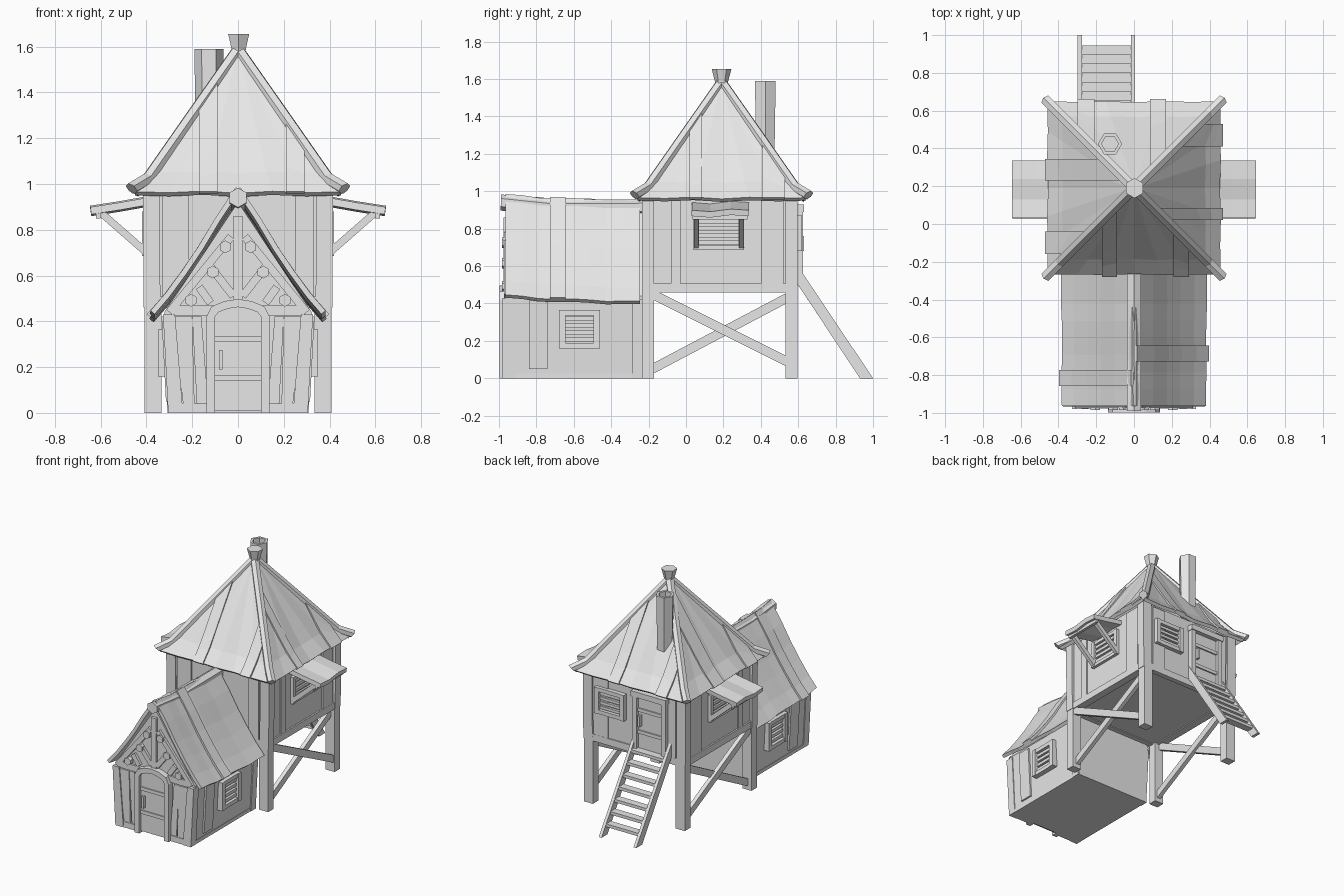
import bpy, bmesh, math, random
from mathutils import Matrix, Vector

random.seed(4)
cube = bpy.data.objects.get("Cube")
if cube:
    bpy.data.objects.remove(cube)

grey = bpy.data.materials.new("plain_grey")
grey.use_nodes = True
grey.diffuse_color = (0.8, 0.8, 0.8, 1)
grey.node_tree.nodes["Principled BSDF"].inputs["Base Color"].default_value = (0.8, 0.8, 0.8, 1)

FRONT, RIGHT_X, BACK, LEFT_X = 0, 90, 180, -90


def finish(name, bm, thick=0):
    bmesh.ops.recalc_face_normals(bm, faces=bm.faces)
    mesh = bpy.data.meshes.new(name)
    bm.to_mesh(mesh)
    bm.free()
    mesh.materials.append(grey)
    ob = bpy.data.objects.new(name, mesh)
    bpy.context.collection.objects.link(ob)
    if thick:
        mod = ob.modifiers.new("thickness", "SOLIDIFY")
        mod.thickness = thick
        mod.offset = 0
    return ob


def loft(name, rings, closed=True, thick=0):
    """Skin a list of point rings; closed rings also get end caps."""
    bm = bmesh.new()
    vs = [[bm.verts.new(p) for p in ring] for ring in rings]
    n = len(vs[0])
    for a, b in zip(vs, vs[1:]):
        for i in range(n if closed else n - 1):
            j = (i + 1) % n
            bm.faces.new((a[i], a[j], b[j], b[i]))
    if closed:
        bm.faces.new(vs[0])
        bm.faces.new(vs[-1])
    return finish(name, bm, thick)


def board(name, side, profile, d0, d1, lean=0):
    """Extrude a (u, z) outline outward on one side; lean pushes the top out."""
    rot = Matrix.Rotation(math.radians(side), 3, "Z")
    top = max(z for u, z in profile)
    return loft(name, [[rot @ Vector((u, -d - lean * z / top, z)) for u, z in profile]
                       for d in (d0, d1)])


def box(name, side, u0, u1, d0, d1, z0, z1, lean=0):
    return board(name, side, [(u0, z0), (u1, z0), (u1, z1), (u0, z1)], d0, d1, lean)


def beam(name, a, b, w, h, up=(0, 0, 1)):
    a, b = Vector(a), Vector(b)
    s = (b - a).cross(Vector(up)).normalized()
    t = s.cross(b - a).normalized()
    return loft(name, [[p + s * w / 2 * i + t * h / 2 * j
                        for i, j in ((-1, -1), (1, -1), (1, 1), (-1, 1))] for p in (a, b)])


def pole(name, path, r):
    pts = [Vector(p) for p in path]
    d = (pts[-1] - pts[0]).normalized()
    s = d.cross(Vector((0, 0, 1))).normalized()
    t = s.cross(d)
    turns = [math.radians(30 + 60 * k) for k in range(6)]
    return loft(name, [[p + (s * math.cos(a) + t * math.sin(a)) * r for a in turns] for p in pts])


def lathe(name, x, y, profile, turn=0):
    return loft(name, [[(x + r * math.cos(turn + k * math.pi / 3),
                         y + r * math.sin(turn + k * math.pi / 3), z) for k in range(6)]
                       for r, z in profile])


def window(name, side, u0, u1, d, z0, z1, slats, out=0.035, rim=0.035):
    for k, (a, b) in enumerate(((u0, u0 + rim), (u1 - rim, u1))):
        box(f"{name}_jamb_{k}", side, a, b, d - 0.02, d + out, z0, z1)
    for k, (a, b) in enumerate(((z0, z0 + rim * 0.8), (z1 - rim * 0.8, z1))):
        box(f"{name}_rail_{k}", side, u0, u1, d - 0.02, d + out - 0.004, a, b)
    step = (z1 - z0 - rim * 1.6) / slats
    for k in range(slats):
        z = z0 + rim * 0.8 + step * (k + 0.5)
        box(f"{name}_slat_{k}", side, u0 + rim, u1 - rim, d - 0.01, d + out * 0.5,
            z - step * 0.3, z + step * 0.3)


# ---------- Lower house ----------
half = [(0.3, 0), (0.322, 0.44), (0.23, 0.575), (0, 0.92)]
board("lower_walls", FRONT, half + [(-u, z) for u, z in half[-2::-1]], 0.23, 0.955)

ROOF = [(0, 0.95), (0.09, 0.815), (0.165, 0.69), (0.234, 0.588), (0.31, 0.485), (0.375, 0.41)]


def sag(y):
    return 0.025 * max(0, (-0.72 - y) / 0.25)


for s, tag, py in ((1, "left", -0.685), (-1, "right", -0.815)):
    rows = []
    for k in range(9):
        y = -0.965 + k * 0.09
        jig = random.uniform(-0.008, 0.008)
        rows.append([(s * (x + jig * x), y, z + sag(y) - jig) for x, z in ROOF])
    loft(f"lower_roof_{tag}", rows, False, 0.024)
    loft(f"lower_roof_plank_{tag}",
         [[(s * (x * 1.02 + 0.008), y, z + 0.015) for x, z in ROOF]
          for y in (py - 0.042, py + 0.042)], False, 0.02)
pole("lower_ridge_pole", [(0, -0.99, 0.94), (0, -0.72, 0.912), (0, -0.15, 0.915)], 0.043)

for s, tag in ((1, "left"), (-1, "right")):
    # Front timbers
    board(f"front_corner_post_{tag}", FRONT,
          [(s * 0.3, 0), (s * 0.24, 0), (s * 0.275, 0.43), (s * 0.327, 0.43)], 0.92, 0.98)
    board(f"front_plank_{tag}", FRONT,
          [(s * 0.24, 0.04), (s * 0.19, 0.04), (s * 0.2, 0.42), (s * 0.285, 0.42)], 0.95, 0.972)
    board(f"front_inner_plank_{tag}", FRONT,
          [(s * 0.18, 0.04), (s * 0.13, 0.04), (s * 0.16, 0.42), (s * 0.2, 0.42)], 0.95, 0.968)
    box(f"front_sill_{tag}", FRONT, s * 0.12, s * 0.295, 0.95, 0.976, 0, 0.042)
    # Gable braces and pegs
    for k, (a, b) in enumerate((((0.02, 0.51), (0.13, 0.65)), ((0.12, 0.48), (0.17, 0.55)),
                                ((0.03, 0.77), (0.3, 0.44)))):
        beam(f"gable_brace_{tag}_{k}", (s * a[0], -0.962, a[1]), (s * b[0], -0.962, b[1]),
             0.024, 0.035, (0, 0, 1))
    for k, (x, z) in enumerate(((0.055, 0.725), (0.11, 0.615), (0.205, 0.492))):
        pole(f"gable_peg_{tag}_{k}", [(s * x, -0.95, z), (s * x, -0.985, z)], 0.028)
    # Door frame sides
    box(f"front_door_jamb_{tag}", FRONT, s * 0.1, s * 0.138, 0.94, 0.998, 0, 0.42)
box("gable_post", FRONT, -0.02, 0.02, 0.95, 0.975, 0.47, 0.86)
box("gable_beam", FRONT, -0.29, 0.29, 0.95, 0.97, 0.425, 0.47)

# Arched front door
outer = [(0.138, 0.42), (0.115, 0.465), (0.06, 0.488), (0, 0.497)]
inner = [(0.1, 0.42), (0.085, 0.44), (0.045, 0.455), (0, 0.462)]
outer += [(-u, z) for u, z in outer[-2::-1]]
inner += [(-u, z) for u, z in inner[-2::-1]]
board("front_door_arch", FRONT, outer + inner[::-1], 0.94, 0.998)
board("front_door", FRONT, [(0.1, 0.01)] + inner + [(-0.1, 0.01)], 0.94, 0.974)
for k, z in enumerate((0.14, 0.31)):
    box(f"front_door_batten_{k}", FRONT, -0.1, 0.1, 0.96, 0.982, z, z + 0.025)
box("front_door_handle", FRONT, -0.083, -0.067, 0.97, 0.995, 0.19, 0.275)

# Side timbers and louvred windows, mirrored
for side, m in ((RIGHT_X, 1), (LEFT_X, -1)):
    t = "left" if m > 0 else "right"

    def pair(a, b):
        return sorted((a * m, b * m))
    box(f"lower_side_post_{t}", side, *pair(-0.98, -0.92), 0.27, 0.305, 0, 0.42, 0.022)
    box(f"lower_back_post_{t}", side, *pair(-0.29, -0.235), 0.27, 0.308, 0, 0.42, 0.022)
    box(f"lower_side_plank_{t}", side, *pair(-0.84, -0.74), 0.28, 0.312, 0.05, 0.42, 0.022)
    box(f"lower_side_sill_{t}", side, *pair(-0.95, -0.25), 0.28, 0.304, 0, 0.025)
    window(f"lower_window_{t}", side, *pair(-0.68, -0.46), 0.315, 0.16, 0.365, 4)

    # ---------- Upper house sides ----------
    for k, (a, b) in enumerate(((-0.235, -0.172), (0.533, 0.597))):
        box(f"stilt_{t}_{k}", side, *pair(a, b), 0.335, 0.408, 0, 0.49)
        box(f"upper_corner_post_{t}_{k}", side, *pair(a, b), 0.335, 0.408, 0.46, 0.975, 0.008)
    box(f"upper_side_beam_{t}", side, *pair(-0.235, 0.597), 0.35, 0.406, 0.458, 0.508)
    for k, (a, b) in enumerate(((-0.08, -0.03), (0.4, 0.52))):
        box(f"upper_side_plank_{t}_{k}", side, *pair(a, b), 0.38, 0.405, 0.508, 0.965)
    window(f"upper_window_{t}", side, *pair(0.04, 0.31), 0.395, 0.685, 0.88, 4, 0.025, 0.03)
    beam(f"stilt_brace_a_{t}", (m * 0.365, -0.18, 0.05), (m * 0.365, 0.54, 0.43), 0.03, 0.05)
    beam(f"stilt_brace_b_{t}", (m * 0.385, -0.18, 0.45), (m * 0.385, 0.54, 0.09), 0.03, 0.05)
    # Awning with struts
    loft(f"awning_{t}", [[(m * x, y, z + dz) for y, dz in
                          ((0.03, 0), (0.13, -0.008), (0.24, 0.006), (0.335, 0))]
                         for x, z in ((0.39, 0.925), (0.52, 0.902), (0.643, 0.883))], False, 0.032)
    box(f"awning_rail_{t}", side, *pair(0.035, 0.33), 0.6, 0.62, 0.85, 0.88)
    for k, y in enumerate((0.055, 0.297)):
        beam(f"awning_strut_{t}_{k}", (m * 0.405, y, 0.705), (m * 0.605, y, 0.88), 0.026, 0.032)

# ---------- Upper house ----------
box("upper_walls", FRONT, -0.395, 0.395, -0.585, 0.225, 0.465, 0.975)
for side, d in ((FRONT, 0.225), (BACK, 0.585)):
    t = "front" if side == FRONT else "back"
    box(f"upper_{t}_beam", side, -0.34, 0.34, d - 0.03, d + 0.008, 0.458, 0.508)
for k, (a, b) in enumerate(((-0.33, -0.215), (0.25, 0.33))):
    box(f"upper_front_plank_{k}", FRONT, a, b, 0.2, 0.233, 0.508, 0.965)
    box(f"upper_back_plank_{k}", BACK, a * 0.98, b, 0.57, 0.592, 0.508, 0.965)
window("back_window", BACK, -0.31, -0.07, 0.585, 0.68, 0.87, 4)

# Back door
for k, u in enumerate((0.0, 0.235)):
    box(f"back_door_jamb_{k}", BACK, u, u + 0.036, 0.57, 0.625, 0.5, 0.925)
box("back_door_lintel", BACK, -0.005, 0.276, 0.57, 0.632, 0.89, 0.93)
box("back_door", BACK, 0.03, 0.24, 0.57, 0.6, 0.5, 0.9)
for k, z in enumerate((0.62, 0.78)):
    box(f"back_door_batten_{k}", BACK, 0.03, 0.24, 0.59, 0.61, z, z + 0.025)
box("back_door_handle", BACK, 0.05, 0.066, 0.6, 0.63, 0.68, 0.76)

# Stairs
for k, x in enumerate((-0.287, -0.006)):
    loft(f"stair_stringer_{k}", [[(x + w, 0.595, 0.605), (x + w, 0.595, 0.505),
                                  (x + w, 0.93, 0), (x + w, 1.0, 0)] for w in (-0.011, 0.011)])
for k in range(7):
    y, z = 0.925 - k * 0.048, 0.07 + k * 0.072
    box(f"stair_tread_{k}", BACK, 0.006, 0.287, y - 0.035, y + 0.02, z - 0.011, z + 0.011)

# ---------- Upper roof ----------
CY = 0.19
SLOPE = [(0.01, 1.575), (0.2, 1.295), (0.37, 1.045), (0.45, 0.958)]


def roof_z(s):
    for (a, za), (b, zb) in zip(SLOPE, SLOPE[1:]):
        if s <= b:
            break
    return za + (zb - za) * (s - a) / (b - a)


strips = {FRONT: ((-0.17, -0.09), (0.21, 0.29)), RIGHT_X: ((-0.17, -0.105), (0.22, 0.34)),
          BACK: ((-0.17, -0.085), (0.21, 0.3)), LEFT_X: ((-0.155, -0.04), (0.23, 0.35))}
for k, (side, planks) in enumerate(strips.items()):
    place = Matrix.Translation((0, CY, 0)) @ Matrix.Rotation(math.radians(side), 4, "Z")
    wave = [0, -0.006, 0.004, -0.01, 0.003, -0.006, 0]
    loft(f"upper_roof_{k}", [[place @ Vector((s * (i / 3 - 1), -s - wave[i] * s, z + wave[i] * s * 1.5))
                              for i in range(7)] for s, z in SLOPE], False, 0.024)
    for j, (u0, u1) in enumerate(planks):
        cols = []
        for u in (u0, u1):
            ss = [abs(u) + (0.46 - abs(u)) * q / 5 for q in range(6)]
            cols.append([place @ Vector((u, -s - 0.004, roof_z(s) + 0.014)) for s in ss])
        loft(f"upper_roof_plank_{k}_{j}", cols, False, 0.018)
for k, (sx, sy) in enumerate(((1, 1), (1, -1), (-1, 1), (-1, -1))):
    pole(f"hip_pole_{k}", [(sx * s, CY + sy * s, z) for s, z in
                           ((0.005, 1.575), (0.2, 1.297), (0.39, 1.025), (0.465, 0.98))], 0.03)

# Finial and hollow chimney
lathe("finial", 0.003, CY, [(0.034, 1.56), (0.036, 1.59), (0.053, 1.655)], math.pi / 6)
lathe("chimney", -0.127, 0.424, [(0.055, 1.1), (0.064, 1.59), (0.045, 1.59), (0.045, 1.48)])
